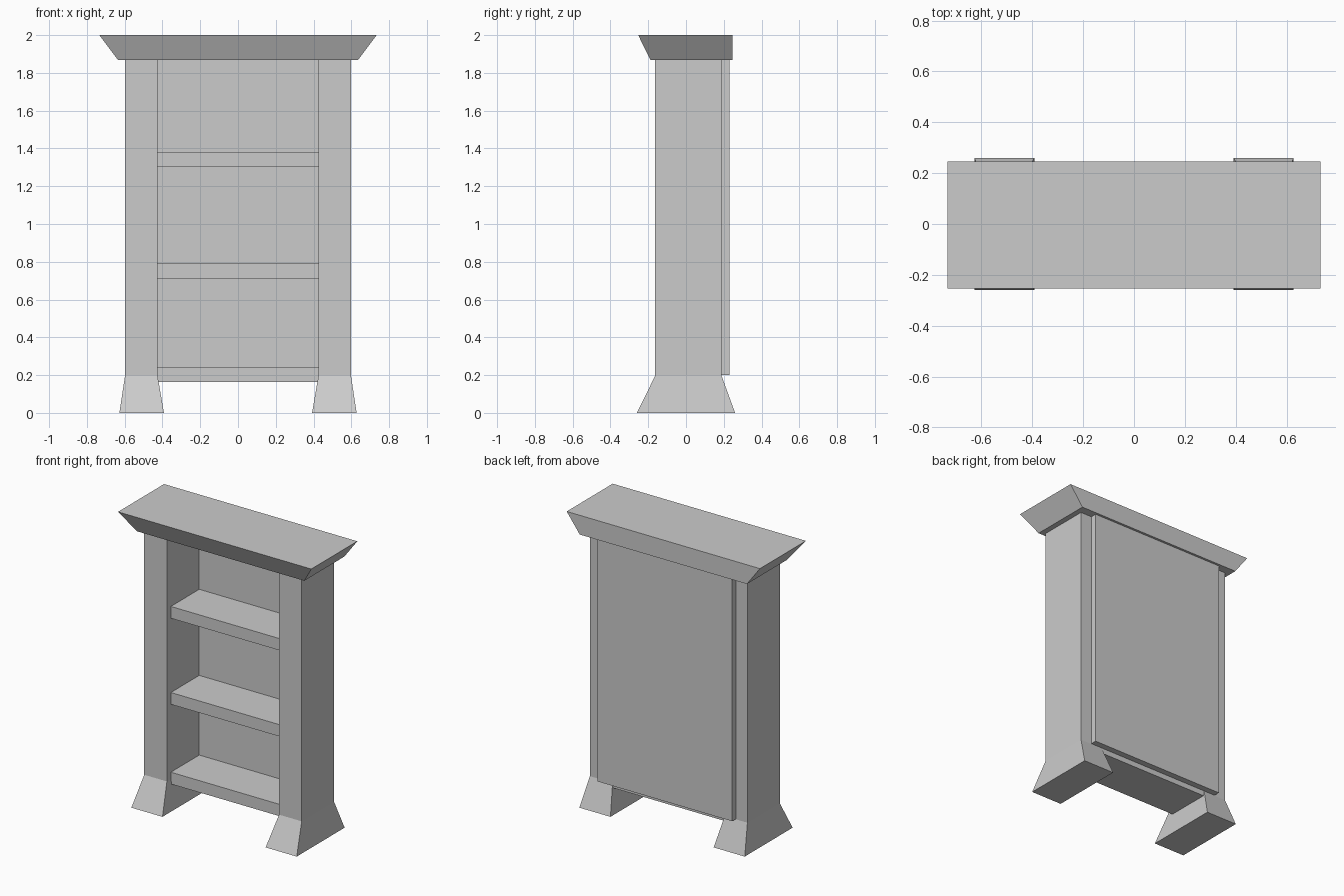
import bpy, bmesh

if "Cube" in bpy.data.objects:
    bpy.data.objects.remove(bpy.data.objects["Cube"])


def loft(name, rings):
    """Closed solid through stacked rectangles (x0, x1, y0, y1, z), bottom to top."""
    bm = bmesh.new()
    loops = [[bm.verts.new(p) for p in ((x0, y0, z), (x1, y0, z), (x1, y1, z), (x0, y1, z))]
             for x0, x1, y0, y1, z in rings]
    bm.faces.new(loops[0][::-1])
    bm.faces.new(loops[-1])
    for a, b in zip(loops, loops[1:]):
        for i in range(4):
            j = (i + 1) % 4
            bm.faces.new((a[i], a[j], b[j], b[i]))
    bmesh.ops.recalc_face_normals(bm, faces=bm.faces)
    mesh = bpy.data.meshes.new(name)
    bm.to_mesh(mesh)
    bm.free()
    obj = bpy.data.objects.new(name, mesh)
    bpy.context.collection.objects.link(obj)
    return obj


FRONT, BACK = -0.163, 0.188
INNER, OUTER = 0.426, 0.598
CROWN_Z = 1.868

# Side walls with flared feet, mirrored across x
side = loft("side_wall", [
    (0.392, 0.628, -0.26, 0.26, 0),
    (INNER, OUTER, FRONT, BACK, 0.197),
    (INNER, OUTER, FRONT, BACK, CROWN_Z)])
side.modifiers.new("mirror", 'MIRROR').use_axis[0] = True

# Back panel
loft("back_panel", [(-0.512, 0.512, BACK, 0.23, z) for z in (0.2, CROWN_Z)])

# Shelves, set slightly back from the front edge
for label, z in (("bottom", 0.163), ("middle", 0.71), ("upper", 1.301)):
    loft(label + "_shelf", [(-INNER, INNER, -0.12, BACK, h) for h in (z, z + 0.081)])

# Crown flaring out to the front and sides, flat at the back
loft("crown", [(-0.635, 0.635, -0.188, 0.246, CROWN_Z),
               (-0.734, 0.734, -0.253, 0.246, 2.0)])
